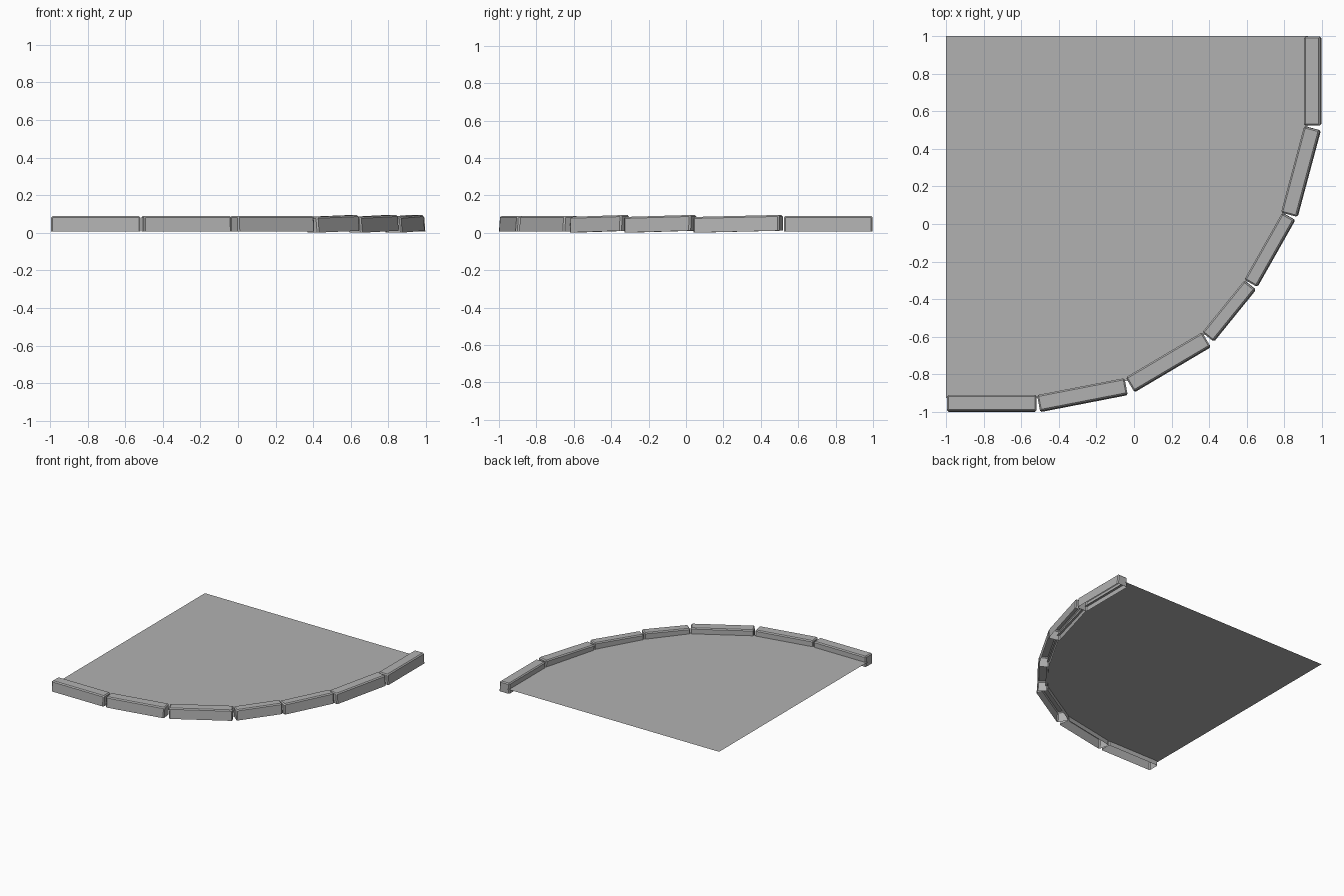
import bpy, bmesh
from math import radians
from mathutils import Matrix, Vector

if "Cube" in bpy.data.objects:
    bpy.data.objects.remove(bpy.data.objects["Cube"])

# Shared mid-grey stone colour
grey = bpy.data.materials.new("grey_stone")
grey.diffuse_color = (0.443, 0.443, 0.443, 1)
grey.use_nodes = True
grey.node_tree.nodes["Principled BSDF"].inputs["Base Color"].default_value = grey.diffuse_color


def add_object(name, bm):
    mesh = bpy.data.meshes.new(name)
    bm.to_mesh(mesh)
    bm.free()
    mesh.materials.append(grey)
    obj = bpy.data.objects.new(name, mesh)
    bpy.context.collection.objects.link(obj)
    return obj


def kerb_stone(name, x, y, angle, length, width=0.086, pitch=0.0):
    """Open-bottomed stone with chamfered edges, laid along the curve."""
    bm = bmesh.new()
    bmesh.ops.create_cube(bm, size=1.0)
    bmesh.ops.scale(bm, vec=(length, width, 0.084), verts=bm.verts)
    # outer face leans out slightly towards the ground
    for v in bm.verts:
        if v.co.y < 0 and v.co.z < 0:
            v.co.y -= 0.006
    bottom = [f for f in bm.faces if f.calc_center_median().z < -0.04]
    bmesh.ops.delete(bm, geom=bottom, context='FACES_ONLY')
    edges = [e for e in bm.edges if not e.is_boundary]
    bmesh.ops.bevel(bm, geom=edges, offset=0.008, segments=1, affect='EDGES')
    place = (Matrix.Translation((x, y, 0.048))
             @ Matrix.Rotation(radians(angle), 4, 'Z')
             @ Matrix.Rotation(radians(-pitch), 4, 'Y'))
    bm.transform(place)
    return add_object(name, bm)


# Kerb stones: x, y, heading, length, width, pitch
stones = [
    (-0.756, -0.951, 0, 0.474, 0.086, 0),
    (-0.275, -0.907, 11, 0.474, 0.086, 0),
    (0.181, -0.733, 30.6, 0.472, 0.086, 0),
    (0.504, -0.461, 51, 0.355, 0.074, 1.5),
    (0.720, -0.136, 60.5, 0.408, 0.074, 1.5),
    (0.885, 0.280, 75, 0.475, 0.086, 1.3),
    (0.947, 0.760, 90, 0.474, 0.086, 0),
]
for i, s in enumerate(stones):
    kerb_stone(f"kerb_stone_{i + 1}", *s)

# Flat paving sheet, its curved edge tucked just inside the stones
outline = [(-1, 1), (-1, -0.924), (-0.525, -0.924), (-0.04, -0.834),
           (0.375, -0.59), (0.597, -0.308), (0.799, 0.05),
           (0.922, 0.52), (0.924, 1)]
bm = bmesh.new()
bm.faces.new([bm.verts.new(Vector((x, y, 0.043))) for x, y in outline])
# the outline runs counter-clockwise, so the face looks up
add_object("paving", bm)
